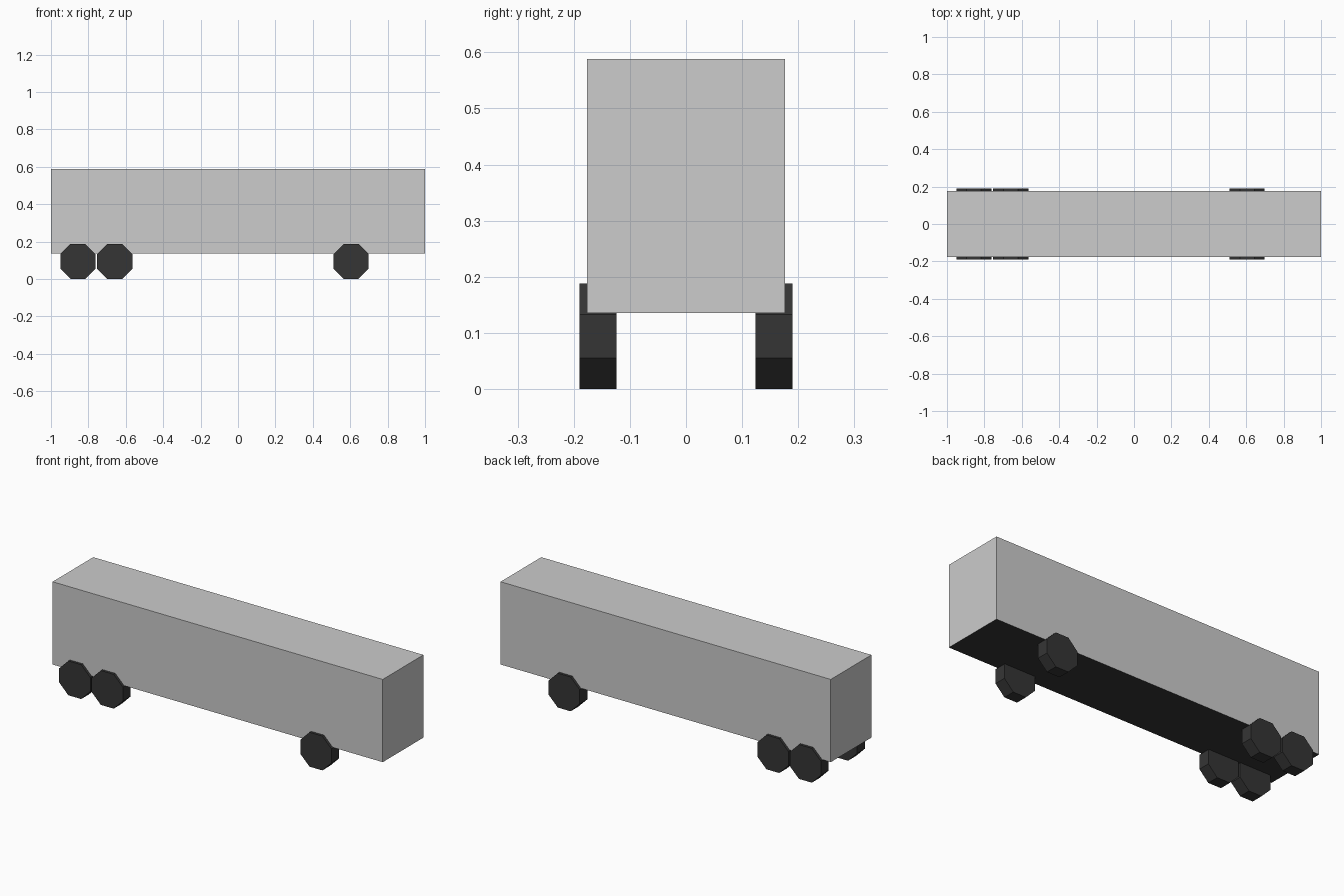
import bpy, bmesh, math
from mathutils import Matrix

if "Cube" in bpy.data.objects:
    bpy.data.objects.remove(bpy.data.objects["Cube"])


def material(name, v):
    m = bpy.data.materials.new(name)
    m.diffuse_color = (v, v, v, 1)
    m.use_nodes = True
    m.node_tree.nodes["Principled BSDF"].inputs["Base Color"].default_value = m.diffuse_color
    return m


grey = material("light grey", 0.604)
black = material("rubber black", 0.036)


def make(name, bm, *mats):
    bmesh.ops.recalc_face_normals(bm, faces=bm.faces)
    me = bpy.data.meshes.new(name)
    bm.to_mesh(me)
    bm.free()
    for m in mats:
        me.materials.append(m)
    ob = bpy.data.objects.new(name, me)
    bpy.context.collection.objects.link(ob)
    return ob


# Box body with a dark underside
Z0, Z1, HALF_W = 0.135, 0.588, 0.176
bm = bmesh.new()
bmesh.ops.create_cube(bm, size=1, matrix=Matrix.Translation((0, 0, (Z0 + Z1) / 2))
                      @ Matrix.Diagonal((2, 2 * HALF_W, Z1 - Z0, 1)))
bm.normal_update()
for f in bm.faces:
    if f.normal.z < -0.5:
        f.material_index = 1
make("trailer_body", bm, grey, black)

# Eight-sided wheels: two rear axles and one front axle
APOTHEM, WIDTH, WHEEL_Y = 0.094, 0.066, 0.157
R = APOTHEM / math.cos(math.pi / 8)
for axle, x in (("rear", -0.856), ("middle", -0.659), ("front", 0.605)):
    for side, s in (("right", 1), ("left", -1)):
        bm = bmesh.new()
        bmesh.ops.create_cone(
            bm, cap_ends=True, segments=8, radius1=R, radius2=R, depth=WIDTH,
            matrix=Matrix.Translation((x, s * WHEEL_Y, APOTHEM))
            @ Matrix.Rotation(math.pi / 2, 4, 'X')
            @ Matrix.Rotation(math.pi / 8, 4, 'Z'))
        make(f"{axle}_wheel_{side}", bm, black)
